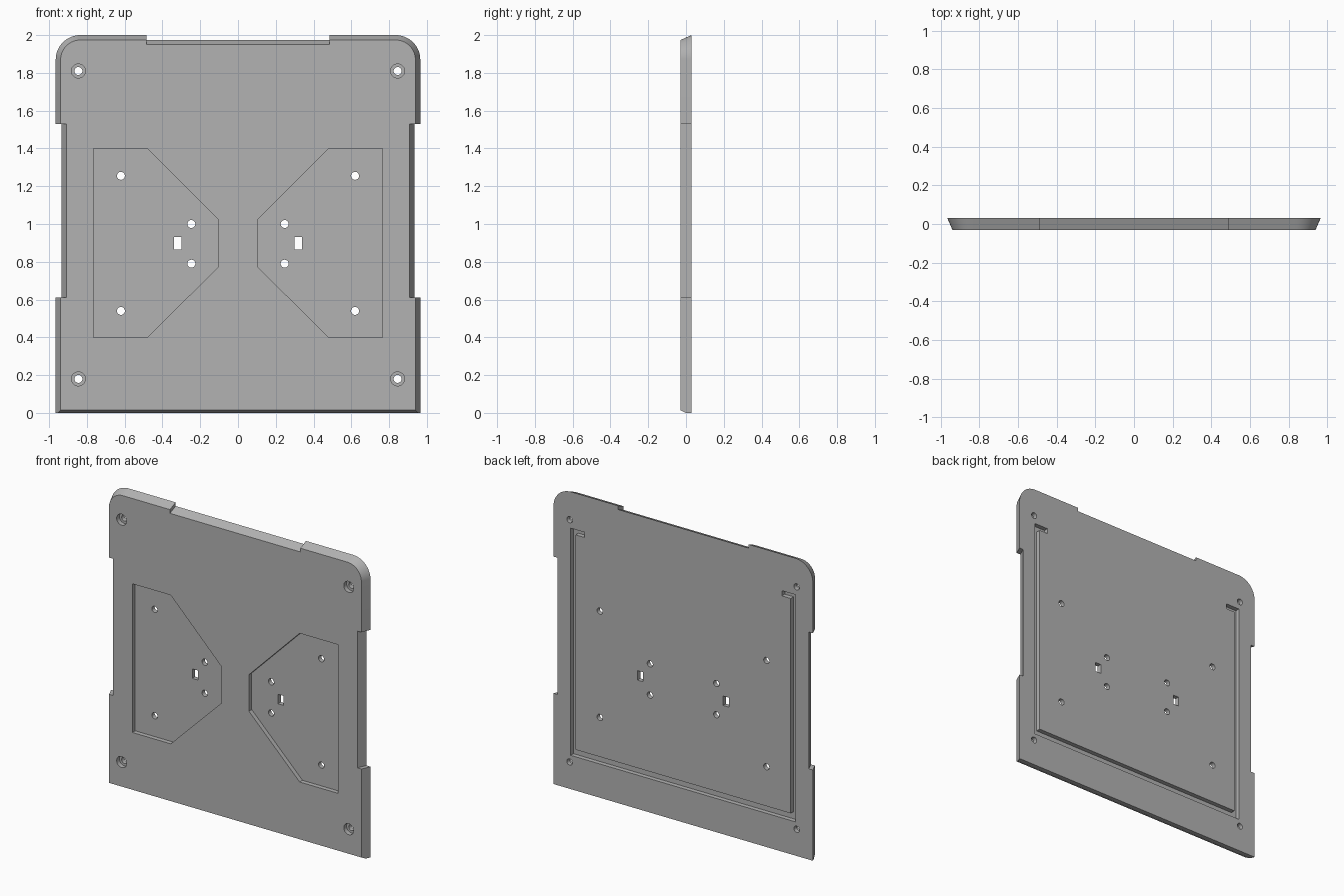
import bpy, bmesh
from math import sin, cos, pi

cube = bpy.data.objects.get("Cube")
if cube:
    bpy.data.objects.remove(cube, do_unlink=True)

grey = bpy.data.materials.new("plain_grey")
grey.use_nodes = True
colour = (0.45, 0.45, 0.45, 1)
grey.diffuse_color = colour
grey.node_tree.nodes["Principled BSDF"].inputs["Base Color"].default_value = colour

FRONT, BACK = -0.03, 0.03


def mirrored(half):
    """Close a half outline by mirroring it across x = 0."""
    return half + [(-x, z) for x, z in reversed(half)]


def circle(x, z, r, n=32):
    return [(x + r * cos(2 * pi * i / n), z + r * sin(2 * pi * i / n)) for i in range(n)]


def loft(bm, front, back, y0, y1):
    """Solid between two matching outlines at depths y0 and y1."""
    a = [bm.verts.new((x, y0, z)) for x, z in front]
    b = [bm.verts.new((x, y1, z)) for x, z in back]
    faces = [bm.faces.new(a), bm.faces.new(b[::-1])]
    for i in range(len(a)):
        j = (i + 1) % len(a)
        faces.append(bm.faces.new((a[j], a[i], b[i], b[j])))
    bmesh.ops.recalc_face_normals(bm, faces=faces)


def make(name, bm):
    mesh = bpy.data.meshes.new(name)
    bmesh.ops.recalc_face_normals(bm, faces=bm.faces)
    bm.to_mesh(mesh)
    bm.free()
    mesh.materials.append(grey)
    obj = bpy.data.objects.new(name, mesh)
    bpy.context.collection.objects.link(obj)
    return obj


def plate_outline(t):
    """Notched plate outline with round top corners, inset by t."""
    side, notch, top = 0.965 - t, 0.935 - t, 2 - t
    half = [(side, 0), (side, 0.61), (notch, 0.61), (notch, 1.53), (side, 1.53)]
    r = 0.13 - t
    half += [(0.835 + r * cos(a * pi / 32), 1.87 + r * sin(a * pi / 32)) for a in range(17)]
    half += [(0.485, top), (0.485, top - 0.025)]
    return mirrored(half)


# Tapered plate, with its lower front edge chamfered
bm = bmesh.new()
loft(bm, plate_outline(0.026), plate_outline(0), FRONT, BACK)
bmesh.ops.bisect_plane(bm, geom=bm.verts[:] + bm.edges[:] + bm.faces[:],
                       plane_co=(0, 0, 0), plane_no=(0, -1, -2), clear_outer=True)
bmesh.ops.holes_fill(bm, edges=bm.edges[:], sides=0)
plate = make("mounting_plate", bm)

# Blind cuts: front pockets, counterbores and the hooked groove on the back
blind = bmesh.new()
pocket = [(0.765, 0.4), (0.765, 1.4), (0.48, 1.4), (0.102, 1.02), (0.102, 0.775), (0.48, 0.4)]
for s in (1, -1):
    shape = [(s * x, z) for x, z in pocket]
    loft(blind, shape, shape, FRONT - 0.1, 0)
    for z in (0.18, 1.81):
        bore = circle(s * 0.845, z, 0.037)
        loft(blind, bore, bore, FRONT - 0.1, 0)
groove = mirrored([(0.8, 0.275), (0.8, 1.72), (0.735, 1.72), (0.735, 1.755),
                   (0.837, 1.755), (0.837, 0.227)])
# Split the groove outline so that it runs around the outside and back inside
groove = groove[:6] + groove[6:]
loft(blind, groove, groove, 0, BACK + 0.1)

# Through cuts: screw holes and cable slots
through = bmesh.new()
holes = [(0.845, 0.18), (0.845, 1.81), (0.62, 0.54), (0.62, 1.255), (0.247, 0.79), (0.247, 1.0)]
for s in (1, -1):
    for x, z in holes:
        shape = circle(s * x, z, 0.021)
        loft(through, shape, shape, -0.2, 0.2)
    slot = [(s * x, z) for x, z in ((0.298, 0.866), (0.34, 0.866), (0.34, 0.93), (0.298, 0.93))]
    loft(through, slot, slot, -0.2, 0.2)

for name, cut in (("blind_cutter", blind), ("through_cutter", through)):
    cutter = make(name, cut)
    cutter.hide_render = True
    mod = plate.modifiers.new(name, "BOOLEAN")
    mod.operation, mod.solver, mod.object = "DIFFERENCE", "EXACT", cutter
    bpy.context.view_layer.objects.active = plate
    bpy.ops.object.modifier_apply(modifier=name)
    bpy.data.objects.remove(cutter, do_unlink=True)

# Smooth the round corners and holes, keeping the edges sharp
plate.select_set(True)
bpy.context.view_layer.objects.active = plate
bpy.ops.object.shade_smooth_by_angle(angle=0.5)
